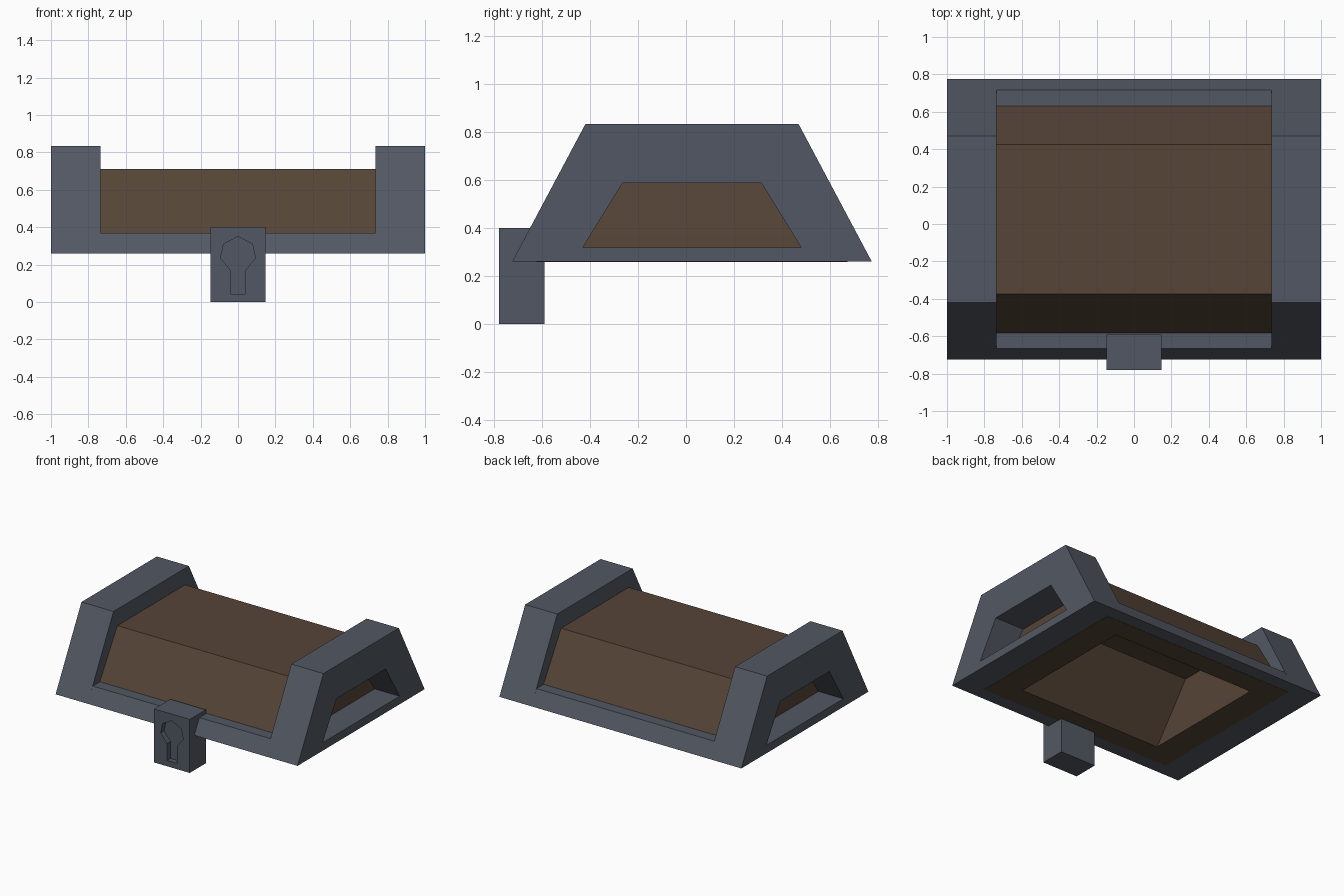
import bpy, bmesh

if "Cube" in bpy.data.objects:
    bpy.data.objects.remove(bpy.data.objects["Cube"])

CY = 0.025  # centre line of the lid in y


def material(name, rgb):
    m = bpy.data.materials.new(name)
    m.diffuse_color = (*rgb, 1)
    m.use_nodes = True
    m.node_tree.nodes["Principled BSDF"].inputs["Base Color"].default_value = m.diffuse_color
    return m


METAL = material("dark_metal", (0.085, 0.097, 0.125))
WOOD = material("brown_wood", (0.092, 0.058, 0.038))


def loft(name, loops, mat, closed=False):
    """Skin equal-length loops; cap the ends unless the loft is closed."""
    bm = bmesh.new()
    rings = [[bm.verts.new(p) for p in loop] for loop in loops]
    pairs = list(zip(rings, rings[1:]))
    if closed:
        pairs.append((rings[-1], rings[0]))
    else:
        bm.faces.new(rings[0])
        bm.faces.new(rings[-1])
    n = len(rings[0])
    for a, b in pairs:
        for i in range(n):
            j = (i + 1) % n
            bm.faces.new((a[i], a[j], b[j], b[i]))
    bmesh.ops.recalc_face_normals(bm, faces=bm.faces)
    me = bpy.data.meshes.new(name)
    bm.to_mesh(me)
    bm.free()
    me.materials.append(mat)
    ob = bpy.data.objects.new(name, me)
    bpy.context.collection.objects.link(ob)
    return ob


def trapezoid(x, half_bottom, half_top, z0, z1):
    return [(x, CY - half_bottom, z0), (x, CY + half_bottom, z0),
            (x, CY + half_top, z1), (x, CY - half_top, z1)]


def rect(hx, hy, z):
    return [(-hx, CY - hy, z), (hx, CY - hy, z), (hx, CY + hy, z), (-hx, CY + hy, z)]


# End frames: trapezoid rings with a window
for side, s in (("left", -1), ("right", 1)):
    outer = (0.75, 0.445, 0.26, 0.833)
    window = (0.455, 0.29, 0.32, 0.587)
    loft(side + "_end_frame",
         [trapezoid(s * 0.735, *outer), trapezoid(s, *outer),
          trapezoid(s, *window), trapezoid(s * 0.735, *window)], METAL, closed=True)

# Front and back rims joining the end frames
for side, s in (("front", -1), ("back", 1)):
    profile = [(0.75, 0.26), (0.691, 0.37), (0.59, 0.37), (0.625, 0.26)]
    loft(side + "_rim",
         [[(x, CY + s * y, z) for y, z in profile] for x in (-0.735, 0.735)], METAL)

# Hollow wooden lid panel, open underneath
loft("wood_panel",
     [rect(0.595, 0.19, 0.655), rect(0.595, 0.49, 0.258),
      rect(0.80, 0.65, 0.258), rect(0.79, 0.607, 0.37), rect(0.74, 0.4, 0.71)], WOOD)

# Lock block
lock = loft("lock",
            [[(-0.147, y, 0), (0.147, y, 0), (0.147, y, 0.4), (-0.147, y, 0.4)]
             for y in (-0.78, -0.59)], METAL)

# Keyhole recess cut into the lock
half = [(0.04, 0.043), (0.04, 0.17), (0.093, 0.235), (0.077, 0.31)]
keyhole = half + [(0, 0.35)] + [(-x, z) for x, z in reversed(half)]
cutter = loft("keyhole_cutter",
              [[(x, y, z) for x, z in keyhole] for y in (-0.85, -0.74)], METAL)
cutter.hide_render = True
cutter.hide_viewport = True
cut = lock.modifiers.new("keyhole", "BOOLEAN")
cut.operation = "DIFFERENCE"
cut.solver = "EXACT"
cut.object = cutter
